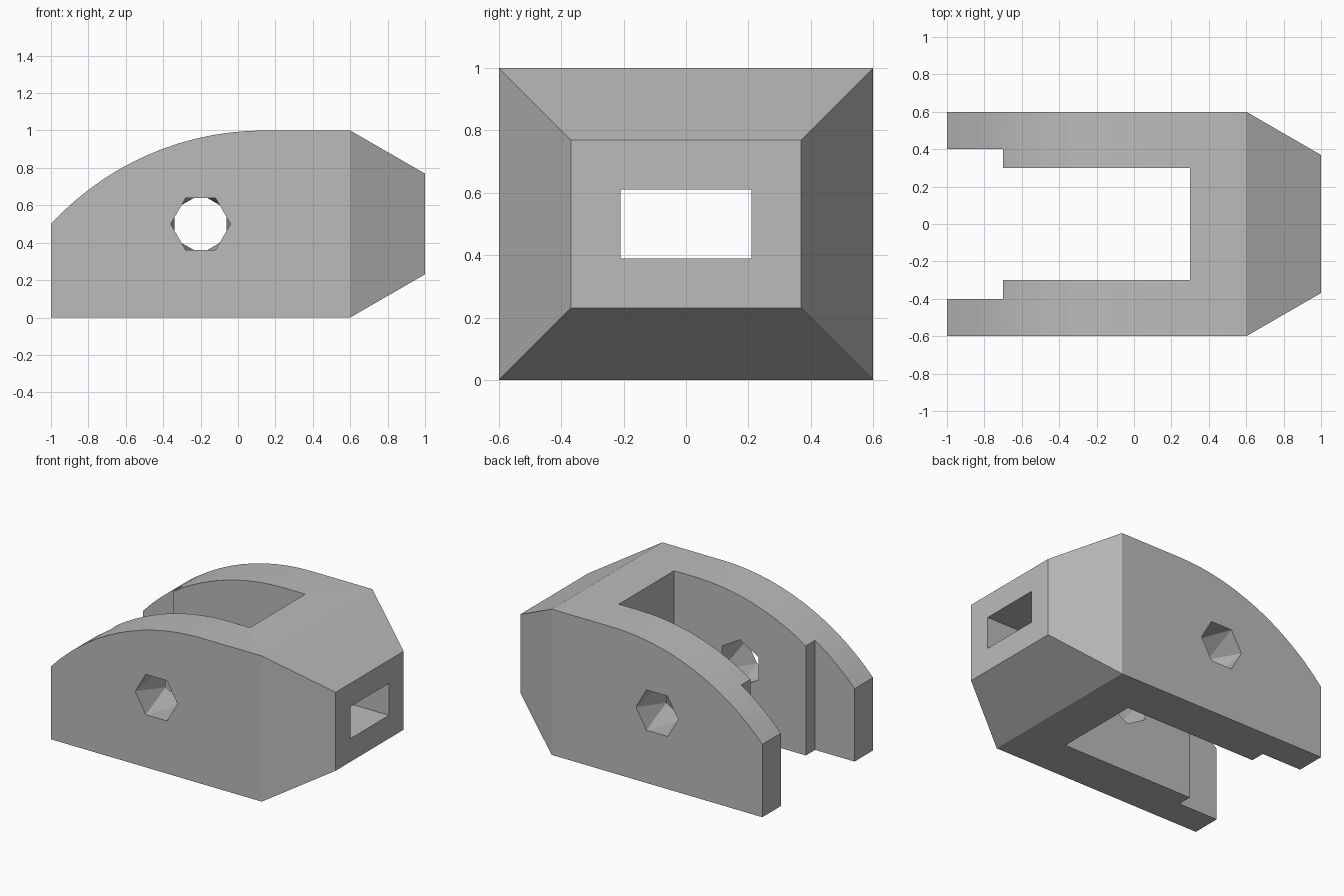
import bpy, bmesh, math
from mathutils import Vector

cube = bpy.data.objects.get("Cube")
if cube:
    bpy.data.objects.remove(cube, do_unlink=True)

HALF_Y = 0.6
SHOULDER = 0.6
HOLE_X, HOLE_Z, HOLE_R = -0.2, 0.5, 0.16

grey = bpy.data.materials.new("plain grey")
grey.use_nodes = True
grey.diffuse_color = (0.5, 0.5, 0.5, 1)
grey.node_tree.nodes["Principled BSDF"].inputs["Base Color"].default_value = (0.5, 0.5, 0.5, 1)


def make_object(name, bm):
    bmesh.ops.recalc_face_normals(bm, faces=bm.faces)
    mesh = bpy.data.meshes.new(name)
    bm.to_mesh(mesh)
    bm.free()
    mesh.materials.append(grey)
    obj = bpy.data.objects.new(name, mesh)
    bpy.context.collection.objects.link(obj)
    return obj


def prism(points, offset):
    """Extrude a closed outline along an offset."""
    bm = bmesh.new()
    face = bm.faces.new([bm.verts.new(p) for p in points])
    top = bmesh.ops.extrude_face_region(bm, geom=[face], use_keep_orig=True)["geom"]
    bmesh.ops.translate(bm, vec=offset,
                        verts=[v for v in top if isinstance(v, bmesh.types.BMVert)])
    return bm


def cut(target, cutter):
    cutter.hide_render = True
    mod = target.modifiers.new("cut", "BOOLEAN")
    mod.operation = "DIFFERENCE"
    mod.solver = "EXACT"
    mod.object = cutter
    bpy.context.view_layer.objects.active = target
    bpy.ops.object.modifier_apply(modifier=mod.name)
    bpy.data.objects.remove(cutter, do_unlink=True)


# Body: side profile with an arched nose
arc_x, radius, steps = 0.14, 1.55, 14
sweep = math.asin((1 + arc_x) / radius)
profile = [(-1, 0), (SHOULDER, 0), (SHOULDER, 1)]
for i in range(steps + 1):
    a = sweep * i / steps
    profile.append((arc_x - radius * math.sin(a), 1 - radius * (1 - math.cos(a))))
profile[-1] = (-1, 0.5)
bm = prism([(x, -HALF_Y, z) for x, z in profile], (0, 2 * HALF_Y, 0))

# Tapered tail: pull the end face out and shrink it
bmesh.ops.recalc_face_normals(bm, faces=bm.faces)
end = next(f for f in bm.faces if all(abs(v.co.x - SHOULDER) < 1e-4 for v in f.verts))
tail = bmesh.ops.extrude_discrete_faces(bm, faces=[end])["faces"][0]
rim = list(tail.verts)
old = list(end.verts) if end.is_valid else []
inset = 0.4 * math.tan(math.radians(30))
for v in rim:
    v.co = Vector((1, v.co.y - math.copysign(inset, v.co.y),
                   v.co.z - math.copysign(inset, v.co.z - 0.5)))
# Close the sides of the tail if the extrusion left them open
open_edges = [e for e in bm.edges if e.is_boundary]
if open_edges:
    bmesh.ops.bridge_loops(bm, edges=open_edges)
body = make_object("clevis_body", bm)

# Stepped slot between the two arms
half = [(-1.1, 0.4), (-0.7, 0.4), (-0.7, 0.3), (0.3, 0.3)]
outline = half + [(x, -y) for x, y in reversed(half)]
cut(body, make_object("slot_cutter",
                      prism([(x, y, -0.1) for x, y in outline], (0, 0, 1.2))))

# Rectangular channel through the tail
channel = [(0.2, y, z) for y, z in ((-0.21, 0.39), (0.21, 0.39), (0.21, 0.61), (-0.21, 0.61))]
cut(body, make_object("channel_cutter", prism(channel, (0.9, 0, 0))))

# Twisted hexagonal pin holes, one in each arm
for side in (-1, 1):
    bm = bmesh.new()
    rings = []
    for y, turn in ((0.7, 0), (0.6, 0), (0.3, 0.5), (0.2, 0.5)):
        angles = [(k + turn) * math.pi / 3 for k in range(6)]
        rings.append([bm.verts.new((HOLE_X + HOLE_R * math.cos(a), side * y,
                                    HOLE_Z + HOLE_R * math.sin(a))) for a in angles])
    for r, (a, b) in enumerate(zip(rings, rings[1:])):
        for k in range(6):
            n = (k + 1) % 6
            if r == 1:
                bm.faces.new((a[k], a[n], b[k]))
                bm.faces.new((a[n], b[n], b[k]))
            else:
                bm.faces.new((a[k], a[n], b[n], b[k]))
    bm.faces.new(rings[0])
    bm.faces.new(rings[-1])
    cut(body, make_object("pin_hole_cutter", bm))

# Smooth arch, crisp edges elsewhere
bpy.ops.object.select_all(action="DESELECT")
body.select_set(True)
bpy.context.view_layer.objects.active = body
bpy.ops.object.shade_smooth_by_angle(angle=math.radians(20))
